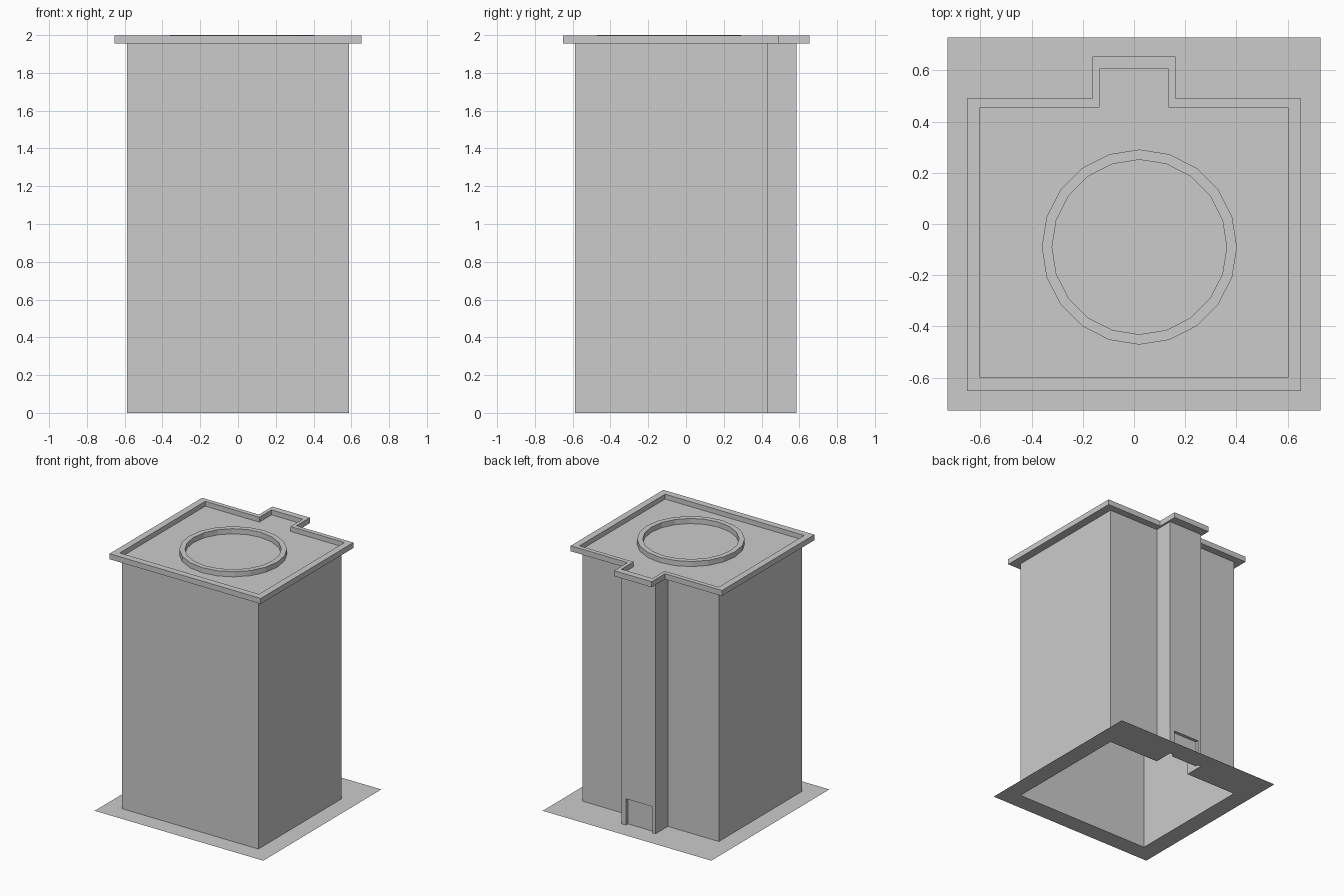
import bpy, bmesh
from math import cos, sin, tau

if "Cube" in bpy.data.objects:
    bpy.data.objects.remove(bpy.data.objects["Cube"])


def finish(bm, name):
    mesh = bpy.data.meshes.new(name)
    bm.to_mesh(mesh)
    bm.free()
    obj = bpy.data.objects.new(name, mesh)
    bpy.context.collection.objects.link(obj)
    return obj


def outline(w, bump, y0, y1, y2):
    """Square plan with a stair bump on the back, counterclockwise."""
    return [(-w, y0), (w, y0), (w, y1), (bump, y1),
            (bump, y2), (-bump, y2), (-bump, y1), (-w, y1)]


def circle(r, cx, cy, n):
    return [(cx + r * cos(tau * i / n), cy + r * sin(tau * i / n)) for i in range(n)]


def add_loop(bm, pts, z):
    return [bm.verts.new((x, y, z)) for x, y in pts]


def bridge(bm, a, b, skip=()):
    n = len(a)
    for i in range(n):
        if i not in skip:
            j = (i + 1) % n
            bm.faces.new((a[i], a[j], b[j], b[i]))


WALL = outline(0.588, 0.147, -0.588, 0.434, 0.586)
OUTER = outline(0.653, 0.162, -0.652, 0.490, 0.655)
INNER = outline(0.601, 0.134, -0.600, 0.455, 0.605)
EAVES, RIM, FLOOR = 1.955, 1.998, 1.96
DOOR_R, DOOR_L, DOOR_H, DOOR_D = 0.107, -0.12, 0.205, 0.025
BACK = WALL[4][1]

# tower walls, parapet and sunken roof as one continuous shell
bm = bmesh.new()
loops = [add_loop(bm, p, z) for p, z in
         ((WALL, 0), (WALL, EAVES), (OUTER, EAVES), (OUTER, RIM), (INNER, RIM), (INNER, FLOOR))]
for k in range(len(loops) - 1):
    bridge(bm, loops[k], loops[k + 1], skip=(4,) if k == 0 else ())
bm.faces.new(loops[-1])

# recessed doorway in the back wall of the bump
frame = [(DOOR_R, 0), (DOOR_R, DOOR_H), (DOOR_L, DOOR_H), (DOOR_L, 0)]
p = [bm.verts.new((x, BACK, z)) for x, z in frame]
q = [bm.verts.new((x, BACK - DOOR_D, z)) for x, z in frame]
low, high = loops[0], loops[1]
bm.faces.new([low[4], *p, low[5], high[5], high[4]])
for i in range(3):
    bm.faces.new((p[i], q[i], q[i + 1], p[i + 1]))
bm.faces.new(q[::-1])
finish(bm, "tower")

# raised roof ring
bm = bmesh.new()
big, small = circle(0.381, 0.021, -0.09, 20), circle(0.341, 0.021, -0.09, 20)
rings = [add_loop(bm, c, z) for c, z in ((big, FLOOR), (big, 2.0), (small, 2.0), (small, FLOOR))]
for a, b in zip(rings, rings[1:]):
    bridge(bm, a, b)
finish(bm, "roof_ring")

# flat base plate, open under the tower footprint
bm = bmesh.new()
notch = [(DOOR_R, BACK), (DOOR_R, BACK - DOOR_D), (DOOR_L, BACK - DOOR_D), (DOOR_L, BACK)]
s = 0.728
edges = []
for pts in ([(-s, -s), (s, -s), (s, s), (-s, s)], WALL[:5] + notch + WALL[5:]):
    v = add_loop(bm, pts, 0)
    edges += [bm.edges.new((v[i - 1], v[i])) for i in range(len(v))]
bmesh.ops.triangle_fill(bm, edges=edges, use_beauty=True, normal=(0, 0, 1))
for f in bm.faces:
    f.normal_update()
    if f.normal.z < 0:
        f.normal_flip()
finish(bm, "base_plate")
